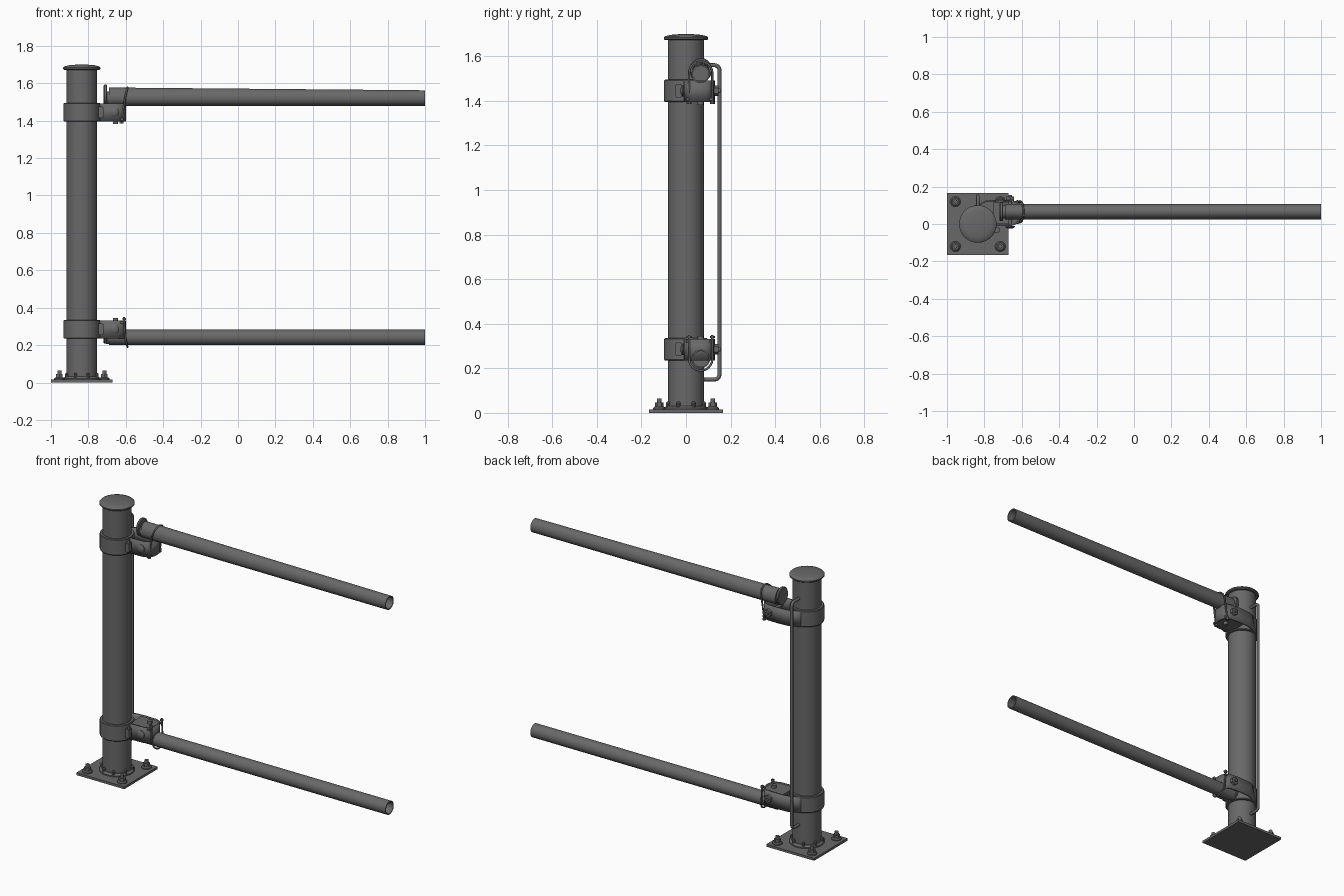
import bpy, bmesh, math
from mathutils import Vector, Matrix

if "Cube" in bpy.data.objects:
    bpy.data.objects.remove(bpy.data.objects["Cube"])

steel = bpy.data.materials.new("dark_grey_steel")
steel.diffuse_color = (0.14, 0.14, 0.14, 1)
steel.use_nodes = True
steel.node_tree.nodes["Principled BSDF"].inputs["Base Color"].default_value = steel.diffuse_color
PX = -0.835   # post axis
RY = 0.066    # rail axis in y


def finish(name, bm, smooth=True):
    bmesh.ops.recalc_face_normals(bm, faces=bm.faces)
    me = bpy.data.meshes.new(name)
    bm.to_mesh(me)
    bm.free()
    ob = bpy.data.objects.new(name, me)
    bpy.context.collection.objects.link(ob)
    me.materials.append(steel)
    if smooth:
        bpy.ops.object.select_all(action='DESELECT')
        ob.select_set(True)
        bpy.context.view_layer.objects.active = ob
        bpy.ops.object.shade_smooth_by_angle(angle=math.radians(35))
    return ob


def lathe(name, prof, loc, axis='Z', n=40, loop=False, scale=(1, 1, 1)):
    """Revolve (radius, height) points; loop=True joins last to first."""
    rot = {'Z': Matrix(), 'X': Matrix.Rotation(math.pi / 2, 4, 'Y'),
           'Y': Matrix.Rotation(-math.pi / 2, 4, 'X')}[axis]
    bm = bmesh.new()
    rings = []
    for r, h in prof:
        ring = []
        for i in range(n):
            a = 2 * math.pi * (i + 0.5) / n
            v = rot @ Vector((r * math.cos(a), r * math.sin(a), h))
            ring.append(bm.verts.new(Vector([c * s for c, s in zip(v, scale)]) + Vector(loc)))
        rings.append(ring)
    pairs = list(zip(rings, rings[1:])) + ([(rings[-1], rings[0])] if loop else [])
    for a, b in pairs:
        for i in range(n):
            j = (i + 1) % n
            bm.faces.new((a[i], a[j], b[j], b[i]))
    if not loop:
        bm.faces.new(rings[0])
        bm.faces.new(rings[-1])
    return finish(name, bm)


def box(name, lo, hi, bevel=0.0):
    bm = bmesh.new()
    bmesh.ops.create_cube(bm, size=1)
    for v in bm.verts:
        v.co = [(a + b) / 2 + c * (b - a) for a, b, c in zip(lo, hi, v.co)]
    if bevel:
        bmesh.ops.bevel(bm, geom=bm.edges[:], offset=bevel, segments=2, affect='EDGES')
    return finish(name, bm, False)


def rod(name, pts, r):
    """Round bar along a path."""
    cu = bpy.data.curves.new(name, 'CURVE')
    cu.dimensions = '3D'
    cu.bevel_depth = r
    cu.bevel_resolution = 2
    cu.use_fill_caps = True
    sp = cu.splines.new('POLY')
    sp.points.add(len(pts) - 1)
    for p, q in zip(sp.points, pts):
        p.co = (*q, 1)
    cu.materials.append(steel)
    ob = bpy.data.objects.new(name, cu)
    bpy.context.collection.objects.link(ob)
    return ob


def strap(name, path, z0, z1, t):
    """Upright flat bar following a path in plan."""
    bm = bmesh.new()
    lo = [bm.verts.new((x, y, z0)) for x, y in path]
    hi = [bm.verts.new((x, y, z1)) for x, y in path]
    for i in range(len(path) - 1):
        bm.faces.new((lo[i], lo[i + 1], hi[i + 1], hi[i]))
    ob = finish(name, bm)
    m = ob.modifiers.new("thickness", 'SOLIDIFY')
    m.thickness = t
    m.offset = 0
    return ob


# Base plate, collar and anchors
box("base_plate", (PX - .165, -.165, 0), (PX + .165, .165, .015))
lathe("base_collar", [(.1, .014), (.1, .022), (.088, .032), (.082, .032)], (PX, 0, 0))
for sx in (-1, 1):
    for sy in (-1, 1):
        c = (PX + sx * .12, sy * .12, 0)
        lathe("anchor_washer", [(.028, .014), (.028, .022), (.022, .028)], c, n=20)
        lathe("anchor_nut", [(.02, .026), (.02, .046)], c, n=6)
        lathe("anchor_stud", [(.011, .04), (.011, .064)], c, n=12)
for k in range(8):
    a = math.pi / 4 * k + math.pi / 8
    lathe("collar_screw", [(.009, .02), (.009, .045), (.005, .05)],
          (PX + .088 * math.cos(a), .088 * math.sin(a), 0), n=10)

# Post and domed cap
lathe("post", [(.082, .01), (.082, 1.68)], (PX, 0, 0), n=48)
lathe("post_cap", [(.094, 1.672), (.1, 1.677), (.1, 1.684), (.094, 1.690),
                   (.07, 1.696), (.035, 1.699), (.004, 1.70)], (PX, 0, 0), n=48)

# Rear pull rod, bent into the post at both ends
ends = []
for zc, s in ((.15, 1), (1.56, -1)):
    arc = [(PX, .128 + .022 * math.sin(a), zc + s * .022 * (1 - math.cos(a)))
           for a in [math.pi / 2 * i / 6 for i in range(7)]]
    ends.append([(PX, .07, zc)] + arc)
rod("pull_rod", ends[0] + ends[1][::-1], .009)

# Rails: hollow tubes with a flanged inner end
for name, zc, r0 in (("lower_rail", .242, .0415), ("upper_rail", 1.521, .0415)):
    lathe(name, [(.0415, -.69), (.0415, 1), (.035, 1), (.035, -.69)],
          (0, RY, zc), 'X', 36, True)
    zf = zc + (.017 if zc > 1 else .02)
    lathe(name + "_end_flange", [(.046, -.718), (.05, -.714), (.05, -.704), (.046, -.70)],
          (0, RY, zf), 'X', 32, scale=(1, 1, 1.1))
    lathe(name + "_end_plug", [(.036, -.705), (.036, -.66)], (0, RY, zc), 'X', 24)
# The upper rail is slightly deeper towards the post
for v in bpy.data.objects["upper_rail"].data.vertices:
    if v.co.x < 0 and v.co.z > 1.521:
        v.co.z = 1.521 + (v.co.z - 1.521) * 1.36

# Clamps: band, looped arm, bolts and U-bolt
for name, z0, zr, s in (("lower", .235, .242, 1), ("upper", 1.395, 1.525, -1)):
    z1 = z0 + .1
    zm = (z0 + z1) / 2
    lathe(name + "_clamp_band", [(.08, z0), (.095, z0), (.098, z0 + .004), (.098, z1 - .004),
                                 (.095, z1), (.08, z1)], (PX, 0, 0), n=48, loop=True)
    strap(name + "_clamp_arm", [(-.86, .092), (-.82, .108), (-.79, .122), (-.72, .127),
                                (-.65, .124), (-.62, .112), (-.607, .09), (-.604, .06),
                                (-.607, .03), (-.62, .008), (-.65, -.005), (-.76, -.008)],
          z0, z1 - .004, .008)
    # saddle plate between the arms, under (or over) the rail
    zs = z0 + .006 if s < 0 else z1 - .02
    box(name + "_clamp_saddle", (-.75, .0, zs), (-.612, .118, zs + .012))
    box(name + "_clamp_lug", (-.746, -.048, zm - .03), (-.72, -.018, zm + .03), .004)
    # cross bolt with head and nut
    c = (-.662, 0, zm)
    lathe(name + "_bolt_head", [(.026, -.012), (.026, -.016), (.018, -.022), (.006, -.025)],
          c, 'Y', 20)
    lathe(name + "_bolt_shank", [(.01, -.02), (.01, .155)], c, 'Y', 14)
    lathe(name + "_bolt_nut", [(.024, .126), (.024, .146)], c, 'Y', 6)
    # U-bolt round the rail, legs through the saddle
    R = .052
    top = z0 - .005 if s < 0 else z1 + .015
    lean = .012 * s
    arc = [(-.603 + lean * math.sin(a) * -s * -1, RY + R * math.cos(a), zr - s * R * math.sin(a))
           for a in [math.pi * i / 16 for i in range(17)]]
    legs = [(-.603 - .02 * (s < 0) - .006 * (s > 0), RY + q * R, top) for q in (1, -1)]
    rod(name + "_u_bolt", [legs[0]] + arc + [legs[1]], .005)
    for x, y, z in legs:
        zn = z0 - .01 if s < 0 else z1
        lathe(name + "_u_bolt_nut", [(.011, zn), (.011, zn + .01)], (x, y, 0), n=6)
    # adjusting screw beside the U-bolt
    zn = z0 - .014 if s < 0 else z1 - .02
    lathe(name + "_set_screw", [(.014, zn), (.014, zn + .03)], (-.655, RY, 0), n=12)
